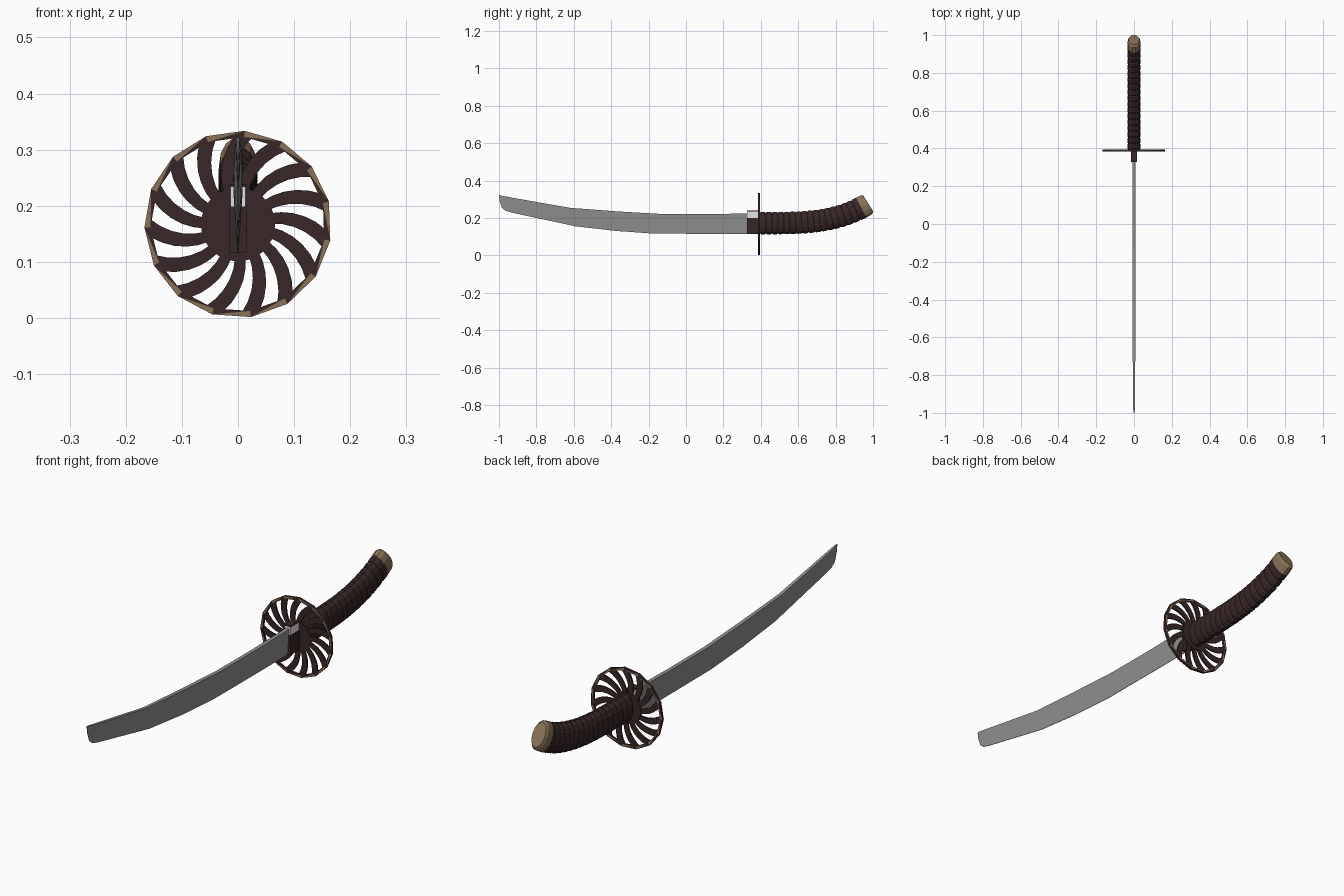
import bpy, bmesh
from math import sin, cos, pi, radians
from mathutils import Vector

cube = bpy.data.objects.get("Cube")
if cube:
    bpy.data.objects.remove(cube, do_unlink=True)


def material(name, rgb):
    m = bpy.data.materials.new(name)
    m.use_nodes = True
    m.diffuse_color = (*rgb, 1)
    m.node_tree.nodes["Principled BSDF"].inputs["Base Color"].default_value = (*rgb, 1)
    return m


STEEL = material("steel grey", (0.28, 0.28, 0.28))
BROWN = material("dark brown", (0.04, 0.02, 0.02))
TAN = material("antique tan", (0.25, 0.17, 0.1))
SILVER = material("pale silver", (0.8, 0.82, 0.85))


def finish(name, bm, *mats):
    bmesh.ops.recalc_face_normals(bm, faces=bm.faces[:])
    me = bpy.data.meshes.new(name)
    bm.to_mesh(me)
    bm.free()
    for m in mats:
        me.materials.append(m)
    ob = bpy.data.objects.new(name, me)
    bpy.context.collection.objects.link(ob)
    return ob


def loft(name, rings, *mats):
    """Skin a list of equal closed rings and cap both ends."""
    bm = bmesh.new()
    vs = [[bm.verts.new(p) for p in ring] for ring in rings]
    n = len(vs[0])
    for a, b in zip(vs, vs[1:]):
        for i in range(n):
            j = (i + 1) % n
            bm.faces.new((a[i], a[j], b[j], b[i]))
    bm.faces.new(vs[0])
    bm.faces.new(vs[-1])
    return finish(name, bm, *mats)


def box(name, size, centre, mat):
    x, y, z = (s / 2 for s in size)
    c = Vector(centre)
    rings = [[c + Vector((a * x, s * y, b * z))
              for a, b in ((-1, -1), (1, -1), (1, 1), (-1, 1))] for s in (-1, 1)]
    return loft(name, rings, mat)


# Blade: wedge sections, as (spine y, spine z, edge y, edge z, half thickness)
SECTIONS = [(0.39, 0.225, 0.39, 0.115, 0.008), (0.1, 0.22, 0.1, 0.115, 0.008),
            (-0.13, 0.221, -0.17, 0.116, 0.008), (-0.37, 0.235, -0.37, 0.13, 0.008),
            (-0.62, 0.254, -0.59, 0.155, 0.007), (-0.9, 0.303, -0.93, 0.228, 0.006),
            (-0.96, 0.314, -0.965, 0.238, 0.005), (-0.985, 0.319, -0.985, 0.255, 0.004),
            (-1.0, 0.322, -0.997, 0.29, 0.002)]
loft("blade", [[(-t, sy, sz), (t, sy, sz), (0.001, ey, ez), (-0.001, ey, ez)]
               for sy, sz, ey, ez, t in SECTIONS], STEEL)

# Collar between blade and guard
box("collar", (0.03, 0.06, 0.082), (0, 0.357, 0.158), BROWN)
box("collar_inlay", (0.026, 0.058, 0.036), (0, 0.357, 0.217), SILVER)
box("collar_cap", (0.03, 0.06, 0.006), (0, 0.357, 0.236), BROWN)

# Guard: a hub, swept spokes and a faceted rim
GY, GZ, SIDES = 0.39, 0.167, 15


def polar(r, a, y):
    return Vector((r * cos(a), GY + y, GZ + r * sin(a)))


loft("guard_hub", [[polar(0.066, 2 * pi * i / 30, y) for i in range(30)]
                   for y in (-0.004, 0.004)], BROWN)


def spoke_ring(base, t):
    r = 0.06 + 0.099 * t
    mid = base - radians(20) * t ** 1.4
    half = (0.0095 + 0.007 * t) / r
    return [polar(r, mid + s * half, y)
            for s, y in ((-1, -0.003), (1, -0.003), (1, 0.003), (-1, 0.003))]


for k in range(SIDES):
    base = 2 * pi * k / SIDES + radians(10)
    loft(f"guard_spoke_{k + 1}", [spoke_ring(base, i / 5) for i in range(6)], BROWN)

# Rim: square section; half of each split front or back facet is tan
bm = bmesh.new()
rows = []
for i in range(SIDES):
    a = 2 * pi * i / SIDES + radians(14)
    rows.append([bm.verts.new(polar(r, a, y)) for r, y in
                 ((0.167, -0.005), (0.167, 0.005), (0.156, 0.005), (0.156, -0.005))])
for i in range(SIDES):
    p, q = rows[i], rows[(i + 1) % SIDES]
    for s in range(4):
        e = (s + 1) % 4
        if s % 2:
            bm.faces.new((p[s], p[e], q[s]))
            bm.faces.new((p[e], q[e], q[s])).material_index = 1
        else:
            bm.faces.new((p[s], p[e], q[e], q[s]))
finish("guard_rim", bm, BROWN, TAN)


# Grip: oval rings square to an upward curving path
def grip_ring(y, scale, n=14):
    u = max(y - 0.4, 0) / 0.55
    slope = 0.56 * u ** 2.4
    tangent = Vector((0, 1, slope)).normalized()
    up = Vector((0, -tangent.z, tangent.y))
    centre = Vector((0, y, 0.172 + 0.09 * u ** 3.4))
    return [centre + Vector((0.034 * scale * cos(2 * pi * i / n), 0, 0))
            + up * 0.06 * scale * sin(2 * pi * i / n) for i in range(n)]


WRAPS = 17
step = (0.94 - 0.395) / WRAPS
rings = []
for w in range(WRAPS):
    y = 0.395 + w * step
    rings += [grip_ring(y, 0.94), grip_ring(y + step * 0.2, 1.02),
              grip_ring(y + step * 0.8, 1.02)]
rings.append(grip_ring(0.94, 0.94))
loft("grip", rings, BROWN)

# End cap
loft("pommel", [grip_ring(0.933, 0.98), grip_ring(0.937, 1.03),
                grip_ring(0.966, 1.0), grip_ring(0.975, 0.84)], TAN)
